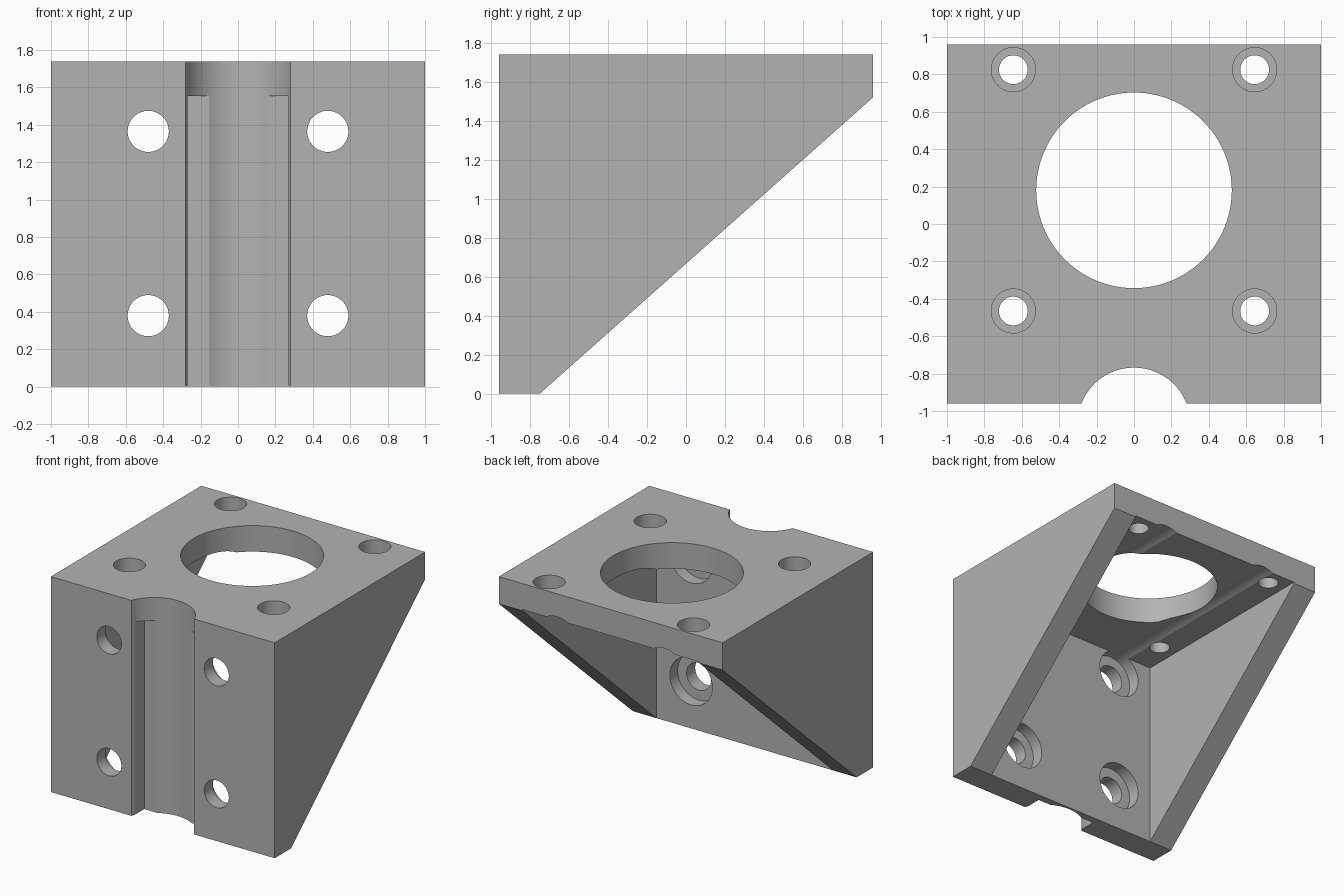
import bpy
import bmesh
import math
from mathutils import Matrix

cube = bpy.data.objects.get("Cube")
if cube:
    bpy.data.objects.remove(cube)

grey = bpy.data.materials.new("grey")
grey.use_nodes = True
COLOUR = (0.45, 0.45, 0.45, 1)
grey.diffuse_color = COLOUR
grey.node_tree.nodes["Principled BSDF"].inputs["Base Color"].default_value = COLOUR

HALF_Y, HEIGHT, THICK = 0.96, 1.74, 0.21
FRONT = -HALF_Y
INNER = FRONT + THICK
UNDER = HEIGHT - THICK


def make_object(name, bm):
    bmesh.ops.recalc_face_normals(bm, faces=bm.faces)
    mesh = bpy.data.meshes.new(name)
    bm.to_mesh(mesh)
    bm.free()
    mesh.materials.append(grey)
    obj = bpy.data.objects.new(name, mesh)
    bpy.context.collection.objects.link(obj)
    return obj


def side_prism(name, profile, half_width):
    """Extrude a (y, z) profile across x."""
    bm = bmesh.new()
    face = bm.faces.new([bm.verts.new((-half_width, y, z)) for y, z in profile])
    new = bmesh.ops.extrude_face_region(bm, geom=[face])["geom"]
    verts = [v for v in new if isinstance(v, bmesh.types.BMVert)]
    bmesh.ops.translate(bm, verts=verts, vec=(2 * half_width, 0, 0))
    return make_object(name, bm)


def cylinder(name, x, y, z, radius, length, axis="Z", sides=64):
    """Cylinder starting at the given point and running along +axis."""
    bm = bmesh.new()
    turn = Matrix.Rotation(-math.pi / 2, 4, "X") if axis == "Y" else Matrix()
    matrix = Matrix.Translation((x, y, z)) @ turn @ Matrix.Translation((0, 0, length / 2))
    bmesh.ops.create_cone(bm, cap_ends=True, segments=sides, radius1=radius,
                          radius2=radius, depth=length, matrix=matrix)
    return make_object(name, bm)


# Solid wedge body
bracket = side_prism("bracket", [(FRONT, 0), (INNER, 0), (HALF_Y, UNDER - 0.01),
                                 (HALF_Y, HEIGHT), (FRONT, HEIGHT)], 1)

# Interior between the plates and the two side walls
cutters = [side_prism("interior_cutter", [(INNER, -1), (2, -1), (2, UNDER), (INNER, UNDER)], 0.79)]

# Large round opening in the top plate
cutters.append(cylinder("opening_cutter", 0, 0.18, UNDER - 0.1, 0.523, 0.5, sides=96))

# Vertical rod channel, squared out below the top
cutters.append(cylinder("channel_cutter", 0, -1.07, -0.2, 0.302, 2.2, sides=96))
cutters.append(side_prism("channel_pocket_cutter",
                          [(-1.2, -0.2), (-0.81, -0.2), (-0.81, 1.555), (-1.2, 1.555)], 0.27))

for x in (-1, 1):
    # Top screw holes with counterbores
    for y in (-0.465, 0.825):
        cutters.append(cylinder("top_hole_cutter", 0.645 * x, y, UNDER - 0.1, 0.077, 0.5))
        cutters.append(cylinder("top_counterbore_cutter", 0.645 * x, y, HEIGHT - 0.11, 0.118, 0.3))
    # Front bolt holes, with recesses running clear to the back
    for z in (0.38, 1.365):
        cutters.append(cylinder("front_hole_cutter", 0.48 * x, FRONT - 0.1, z, 0.11, 0.5, "Y"))
        cutters.append(cylinder("front_recess_cutter", 0.48 * x, FRONT + 0.11, z, 0.19, 2.2, "Y"))

for cutter in cutters:
    cutter.hide_render = True
    cut = bracket.modifiers.new(cutter.name, "BOOLEAN")
    cut.operation = "DIFFERENCE"
    cut.solver = "EXACT"
    cut.object = cutter

# Apply the cuts, then drop the cutters
bpy.context.view_layer.update()
evaluated = bracket.evaluated_get(bpy.context.evaluated_depsgraph_get())
finished = bpy.data.meshes.new_from_object(evaluated)
bracket.modifiers.clear()
bracket.data = finished
for cutter in cutters:
    bpy.data.objects.remove(cutter)

bpy.context.view_layer.objects.active = bracket
bracket.select_set(True)
bpy.ops.object.shade_smooth_by_angle(angle=math.radians(30))
